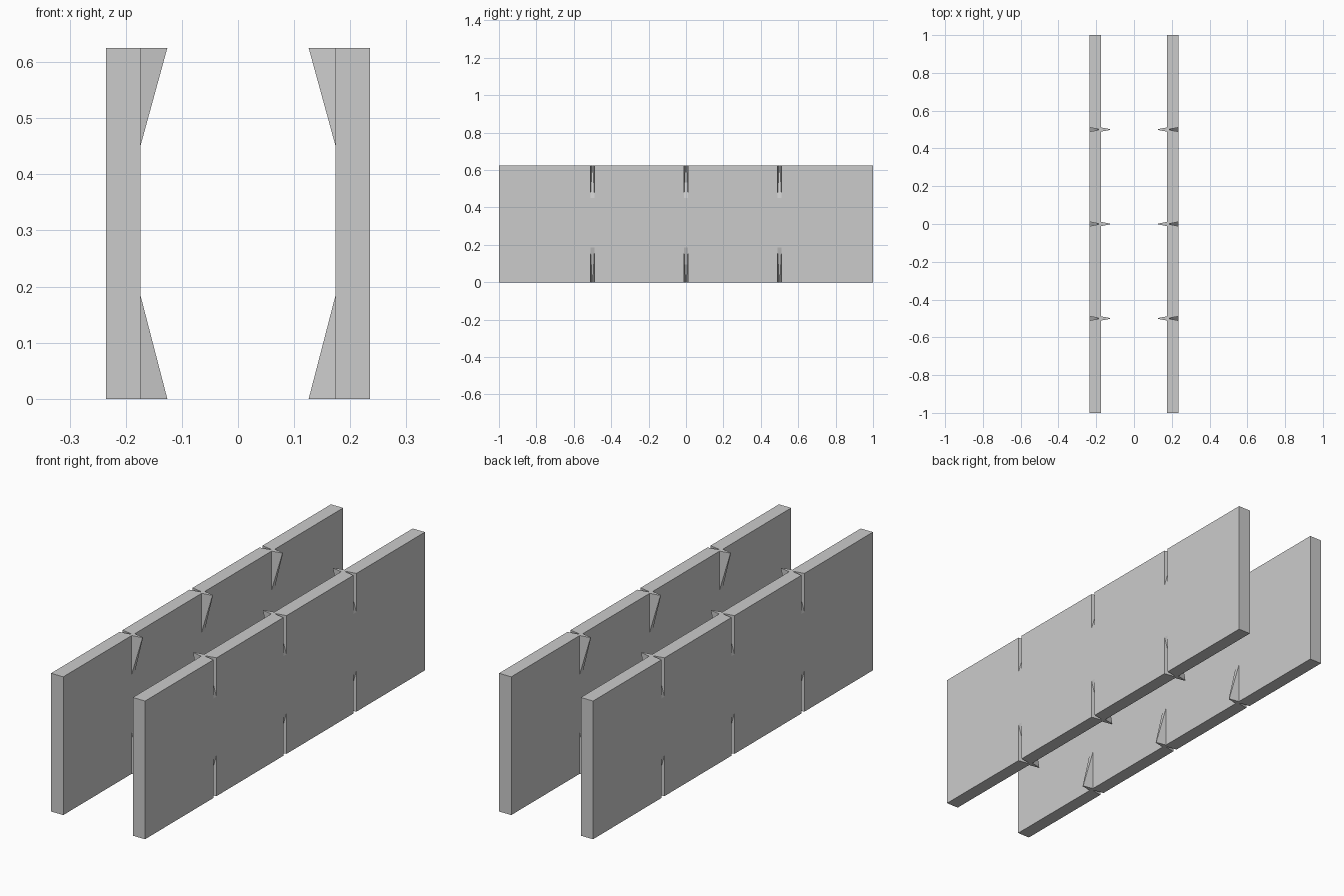
import bpy, bmesh

if "Cube" in bpy.data.objects:
    bpy.data.objects.remove(bpy.data.objects["Cube"])

OUTER, INNER = 0.235, 0.174      # plate faces in x
HEIGHT, LOW, HIGH = 0.625, 0.185, 0.45
BASE, TIP, DEPTH = 0.011, 0.002, 0.048   # crease half widths and depth


def side_plate(name, side):
    """Plate with pressed creases: grooves outside, matching ribs inside."""
    bm = bmesh.new()
    # columns: (y at mid rows, y at the edges, inward push at the edges)
    cols = [(-1, -1, 0)]
    for c in (-0.5, 0, 0.5):
        for s in (-1, 1):
            wall = (c + s * BASE, c + s * BASE, 0)
            ridge = (c + s * BASE, c + s * TIP, DEPTH)
            cols += [wall, ridge] if s < 0 else [ridge, wall]
    cols.append((1, 1, 0))

    # outer sheet
    grid = []
    for z in (0, LOW, HIGH, HEIGHT):
        edge = z in (0, HEIGHT)
        grid.append([bm.verts.new((side * (OUTER - (push if edge else 0)),
                                   ye if edge else ym, z))
                     for ym, ye, push in cols])
    for r in range(3):
        for i in range(len(cols) - 1):
            bm.faces.new((grid[r][i], grid[r][i + 1],
                          grid[r + 1][i + 1], grid[r + 1][i]))
    bmesh.ops.remove_doubles(bm, verts=bm.verts[:], dist=1e-5)

    # thickness: copy the sheet inward and close the rim
    ext = bmesh.ops.extrude_face_region(bm, geom=bm.faces[:], use_keep_orig=True)
    moved = [g for g in ext["geom"] if isinstance(g, bmesh.types.BMVert)]
    bmesh.ops.translate(bm, verts=moved, vec=(side * (INNER - OUTER), 0, 0))
    bmesh.ops.recalc_face_normals(bm, faces=bm.faces[:])

    mesh = bpy.data.meshes.new(name)
    bm.to_mesh(mesh)
    bm.free()
    obj = bpy.data.objects.new(name, mesh)
    bpy.context.collection.objects.link(obj)
    return obj


side_plate("right_plate", 1)
side_plate("left_plate", -1)
